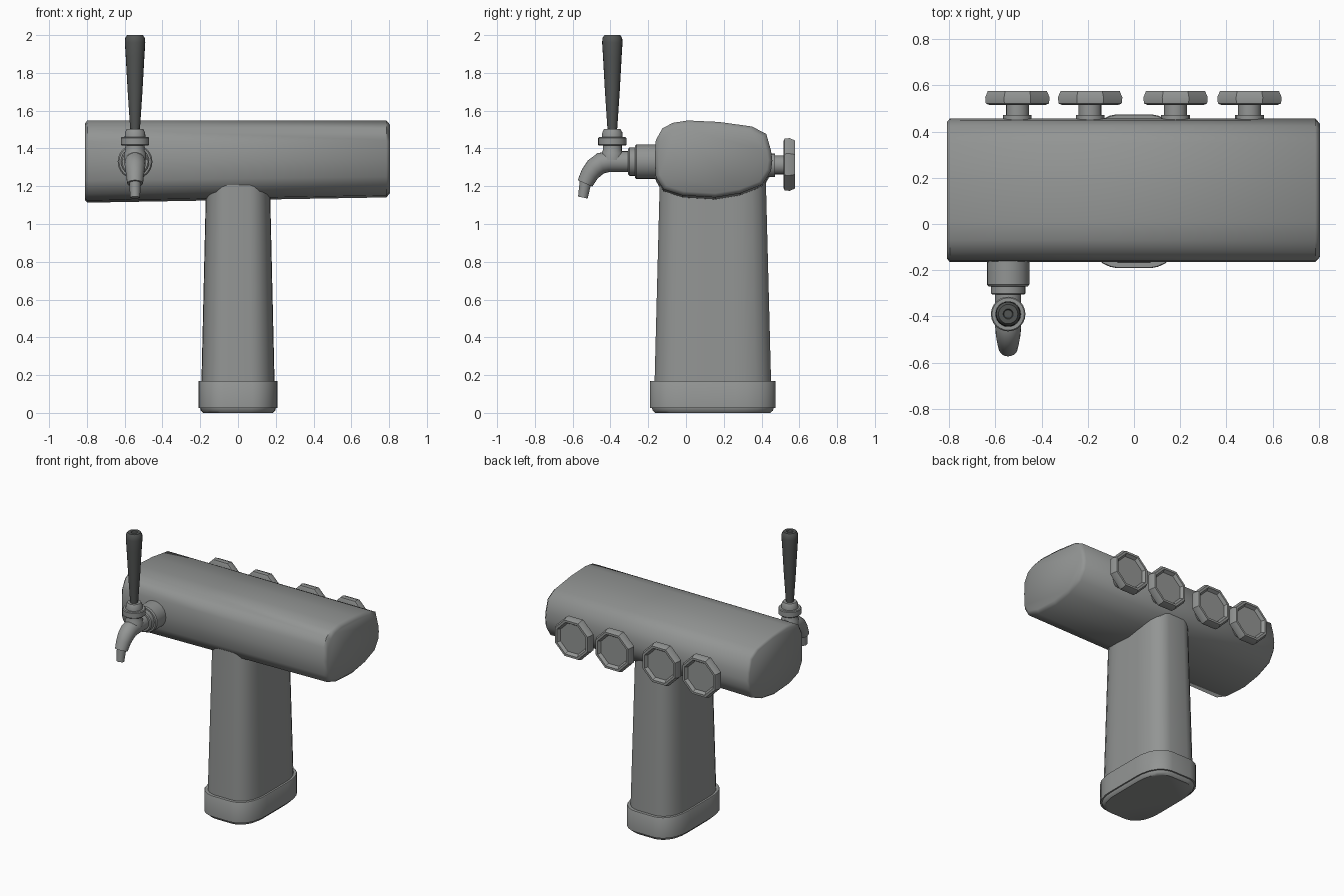
import bpy, bmesh, math
from mathutils import Vector


def material(name, rgb):
    m = bpy.data.materials.new(name)
    m.diffuse_color = (*rgb, 1)
    return m


STEEL = material("brushed_steel", (0.29, 0.30, 0.295))
DARK = material("dark_handle", (0.085, 0.09, 0.088))


def loft(name, rings, mat, angle=40):
    """Skin a list of equal-length point rings and cap both ends."""
    bm = bmesh.new()
    vs = [[bm.verts.new(p) for p in r] for r in rings]
    n = len(vs[0])
    for a, b in zip(vs, vs[1:]):
        for i in range(n):
            j = (i + 1) % n
            bm.faces.new((a[i], a[j], b[j], b[i]))
    bm.faces.new(vs[0])
    bm.faces.new(vs[-1])
    bmesh.ops.recalc_face_normals(bm, faces=bm.faces)
    me = bpy.data.meshes.new(name)
    bm.to_mesh(me)
    bm.free()
    me.materials.append(mat)
    ob = bpy.data.objects.new(name, me)
    bpy.context.collection.objects.link(ob)
    bpy.ops.object.select_all(action='DESELECT')
    ob.select_set(True)
    bpy.context.view_layer.objects.active = ob
    bpy.ops.object.shade_smooth_by_angle(angle=math.radians(angle))
    return ob


def tube(name, x, stations, mat, n=20, phase=0.0, angle=40):
    """Round rings in the x plane; station = (y, z, radius, direction angle in yz)."""
    rings = []
    for y, z, r, d in stations:
        d = math.radians(d)
        side = Vector((0, -math.sin(d), math.cos(d)))
        rings.append([Vector((x, y, z)) + r * (math.cos(t) * Vector((1, 0, 0)) + math.sin(t) * side)
                      for t in (phase + 2 * math.pi * i / n for i in range(n))])
    return loft(name, rings, mat, angle)


# crossbar: rounded lopsided section (y, z), slightly taller at the left end
SECTION = [(0.01, 1.548), (-0.07, 1.535), (-0.125, 1.505), (-0.16, 1.44), (-0.165, 1.34),
           (-0.16, 1.24), (-0.12, 1.172), (-0.02, 1.138), (0.155, 1.127), (0.29, 1.15),
           (0.405, 1.198), (0.45, 1.272), (0.457, 1.33), (0.45, 1.384), (0.425, 1.474),
           (0.35, 1.515), (0.175, 1.54)]


def bar_ring(x, inset):
    ky, kz = 1 - inset / 0.31, 1 - inset / 0.21
    ring = []
    for y, z in SECTION:
        tilt = 0.014 * x / 0.8 * (1.548 - z) / 0.42
        ring.append((x, 0.146 + (y - 0.146) * ky, 1.338 + (z - 1.338) * kz + tilt))
    return ring


loft("crossbar", [bar_ring(-0.81, 0.014), bar_ring(-0.797, 0), bar_ring(0.785, 0),
                  bar_ring(0.805, 0.022)], STEEL, 50)

# column and foot share a rounded oblong outline
QUARTER = [(0.21, 0.12), (0.207, 0.18), (0.19, 0.245), (0.165, 0.286), (0.135, 0.313),
           (0.105, 0.327), (0.075, 0.333)]
OUTLINE = (QUARTER + [(-x, y) for x, y in reversed(QUARTER)]
           + [(-x, -y) for x, y in QUARTER] + [(x, -y) for x, y in reversed(QUARTER)])


def oblong(z, hx, hy, cy=0.142):
    return [(x * hx / 0.21, cy + y * hy / 0.333, z) for x, y in OUTLINE]


loft("column", [oblong(0.1, 0.195, 0.31), oblong(1.26, 0.168, 0.28)], STEEL)
loft("foot", [oblong(0, 0.185, 0.305), oblong(0.012, 0.197, 0.318), oblong(0.025, 0.2, 0.322),
              oblong(0.025, 0.21, 0.333), oblong(0.165, 0.21, 0.333), oblong(0.17, 0.207, 0.33),
              oblong(0.17, 0.19, 0.305)], STEEL)

# tap: wall collar, bent spout, nozzle, upright valve and handle
TX, TY, TZ = -0.545, -0.39, 1.33
tube("tap_collar", TX, [(-0.12, TZ, 0.092, 180), (-0.262, TZ, 0.092, 180), (-0.27, TZ, 0.085, 180),
                        (-0.27, TZ, 0.075, 180), (-0.3, TZ, 0.075, 180), (-0.306, TZ, 0.068, 180),
                        (-0.306, TZ, 0.05, 180)], STEEL, 24)
tube("tap_spout", TX, [(-0.29, TZ, 0.056, 180), (-0.41, TZ, 0.056, 180), (-0.45, 1.322, 0.056, 200),
                       (-0.485, 1.296, 0.053, 222), (-0.51, 1.264, 0.048, 238),
                       (-0.535, 1.215, 0.042, 246)], STEEL)
tube("tap_nozzle", TX, [(-0.53, 1.235, 0.032, 258), (-0.546, 1.14, 0.026, 258)], STEEL, 16)
tube("tap_valve", TX, [(TY, z, r, 90) for z, r in
     [(1.34, 0.06), (1.375, 0.058), (1.39, 0.05), (1.415, 0.05), (1.415, 0.07), (1.42, 0.075),
      (1.455, 0.075), (1.46, 0.07), (1.46, 0.055), (1.485, 0.053), (1.502, 0.044)]], STEEL, 24)
tube("tap_handle", TX, [(TY, z, r, 90) for z, r in
     [(1.495, 0.025), (1.52, 0.027), (1.7, 0.039), (1.88, 0.049), (1.96, 0.054), (1.985, 0.052),
      (2.0, 0.042), (2.0, 0.022), (1.993, 0.018)]], DARK, 20)

# four octagonal knobs with stems along the back
for i, x in enumerate((-0.505, -0.19, 0.18, 0.5)):
    tube(f"knob_stem_{i + 1}", x, [(y, 1.312, r, 0) for y, r in
         [(0.43, 0.062), (0.472, 0.062), (0.472, 0.05), (0.53, 0.05)]], STEEL, 16)
    tube(f"knob_{i + 1}", x, [(y, 1.315, r, 0) for y, r in
         [(0.515, 0.13), (0.522, 0.148), (0.548, 0.151), (0.577, 0.138), (0.577, 0.122),
          (0.556, 0.108)]], STEEL, 8, math.pi / 8, 30)
